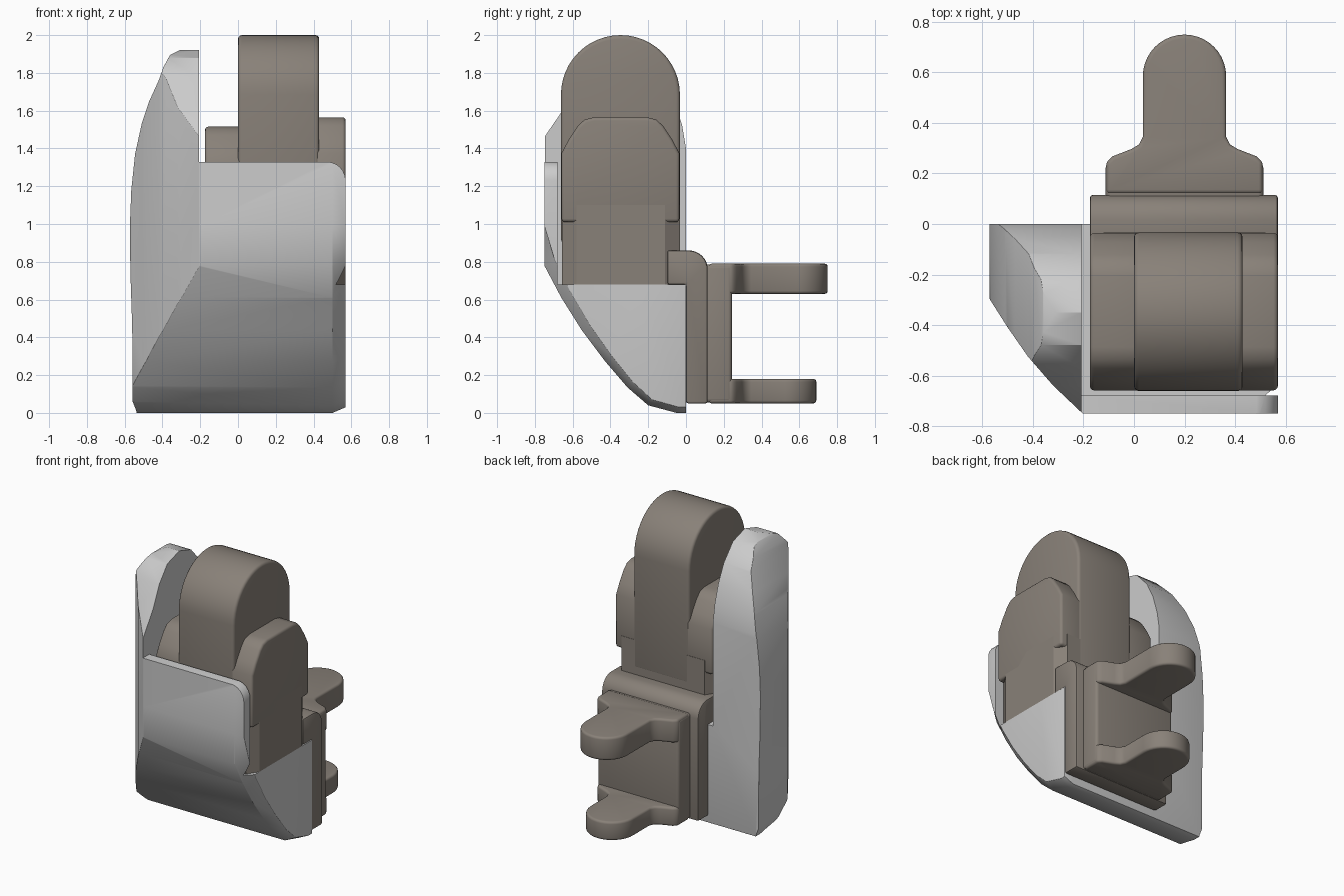
import bpy, bmesh
from math import sin, cos, pi, radians

if "Cube" in bpy.data.objects:
    bpy.data.objects.remove(bpy.data.objects["Cube"])

brown = bpy.data.materials.new("warm_grey")
brown.diffuse_color = (0.25, 0.22, 0.19, 1)
brown.use_nodes = True
brown.node_tree.nodes["Principled BSDF"].inputs["Base Color"].default_value = brown.diffuse_color


def loft(name, sections, axis):
    """Solid through matching outlines; sections = [(position, points), ...]."""
    place = {'x': lambda t, u, v: (t, u, v),
             'y': lambda t, u, v: (u, t, v),
             'z': lambda t, u, v: (u, v, t)}[axis]
    bm = bmesh.new()
    rings = [[bm.verts.new(place(t, u, v)) for u, v in pts] for t, pts in sections]
    n = len(rings[0])
    for a, b in zip(rings, rings[1:]):
        for i in range(n):
            bm.faces.new((a[i], a[(i + 1) % n], b[(i + 1) % n], b[i]))
    bm.faces.new(rings[0])
    bm.faces.new(rings[-1])
    bmesh.ops.recalc_face_normals(bm, faces=bm.faces)
    mesh = bpy.data.meshes.new(name)
    bm.to_mesh(mesh)
    bm.free()
    ob = bpy.data.objects.new(name, mesh)
    bpy.context.collection.objects.link(ob)
    return ob


def prism(name, pts, axis, a, b):
    return loft(name, [(a, pts), (b, pts)], axis)


def select(ob):
    bpy.ops.object.select_all(action='DESELECT')
    ob.select_set(True)
    bpy.context.view_layer.objects.active = ob


def round_edges(ob, width, segments=3, angle=35):
    select(ob)
    m = ob.modifiers.new("round", 'BEVEL')
    m.width, m.segments = width, segments
    m.limit_method, m.angle_limit = 'ANGLE', radians(angle)
    bpy.ops.object.modifier_apply(modifier=m.name)


def combine(ob, tool, operation):
    tool.hide_render = True
    select(ob)
    m = ob.modifiers.new("combine", 'BOOLEAN')
    m.operation, m.object, m.solver = operation, tool, 'EXACT'
    bpy.ops.object.modifier_apply(modifier=m.name)
    bpy.data.objects.remove(tool)


def finish(ob, mat=None):
    if mat:
        ob.data.materials.append(mat)
    select(ob)
    bpy.ops.object.shade_smooth_by_angle(angle=radians(32))


def arc(cx, cy, r, a0, a1, n):
    return [(cx + r * cos(radians(a0 + (a1 - a0) * i / n)),
             cy + r * sin(radians(a0 + (a1 - a0) * i / n))) for i in range(n + 1)]


def rect(u0, v0, u1, v1):
    return [(u0, v0), (u1, v0), (u1, v1), (u0, v1)]


# Shell: side, front and top outlines intersected into one solid
dome = [(0, 1.40), (-0.02, 1.52), (-0.06, 1.65), (-0.12, 1.77), (-0.22, 1.88),
        (-0.35, 1.92), (-0.48, 1.88), (-0.57, 1.77), (-0.64, 1.62)]
front = [(-0.75, 1.46), (-0.75, 0.99)]
keel = [(-0.75, 0.78), (-0.66, 0.61), (-0.55, 0.435), (-0.43, 0.275), (-0.31, 0.135),
        (-0.20, 0.04), (-0.05, 0.0)]
keel_in = [(y + 0.055 * (1 - i / 8), z + 0.03) for i, (y, z) in enumerate(keel)]
full = dome + front + keel + [(0, 0.0)]
inset = dome + front + keel_in + [(0, 0.03)]
shell = loft("shell", [(-0.7, full), (0.5, full), (0.57, inset)], 'x')

front_outline = arc(0.47, 1.23, 0.10, 0, 90, 6) + [
    (-0.1, 1.33), (-0.1, 1.92), (-0.31, 1.92), (-0.36, 1.895), (-0.395, 1.83),
    (-0.42, 1.76), (-0.47, 1.65), (-0.51, 1.53), (-0.545, 1.37), (-0.565, 1.18),
    (-0.572, 1.0), (-0.57, 0.75), (-0.56, 0.45), (-0.558, 0.06), (-0.54, 0.015),
    (-0.51, -0.1), (0.57, -0.1)]
combine(shell, prism("front_cutter", front_outline, 'y', -1, 0.3), 'INTERSECT')
top_outline = [(0.8, 0.3), (-0.8, 0.3), (-0.8, -0.02), (-0.65, -0.16), (-0.57, -0.30),
               (-0.50, -0.41), (-0.42, -0.525), (-0.32, -0.64), (-0.207, -0.747),
               (-0.08, -0.85), (0.8, -0.85)]
combine(shell, prism("top_cutter", top_outline, 'z', -0.3, 2.2), 'INTERSECT')
round_edges(shell, 0.03, 3, 38)
# Open the pocket behind the front plate
pocket = [(-0.68, 0.68), (0.3, 0.68), (0.3, 2.3), (-1, 2.3), (-1, 1.328), (-0.68, 1.328)]
combine(shell, prism("pocket_cutter", pocket, 'x', -0.207, 0.9), 'DIFFERENCE')
finish(shell)

# Core block with clipped vertical corners
core = prism("core", [(-0.17, -0.58), (-0.12, -0.657), (0.52, -0.657), (0.57, -0.58),
                      (0.57, -0.11), (0.52, -0.033), (-0.12, -0.033), (-0.17, -0.11)],
             'z', 0.68, 1.1)
finish(core, brown)


# Shoulder lugs on both sides of the tongue
def lug(name, x0, x1, top):
    half = [(0.312, 1.01), (0.312, top - 0.19), (0.275, top - 0.12), (0.225, top - 0.045),
            (0.19, top - 0.012), (0.14, top)]
    pts = [(-0.347 + u, v) for u, v in half] + [(-0.347 - u, v) for u, v in reversed(half)]
    ob = prism(name, pts, 'x', x0, x1)
    round_edges(ob, 0.018)
    finish(ob, brown)


lug("left_lug", -0.175, 0.08, 1.515)
lug("right_lug", 0.35, 0.57, 1.565)

# Tall rounded tongue
tongue = prism("tongue", [(-0.662, 0.9)] + arc(-0.347, 1.685, 0.315, 180, 0, 24)
               + [(-0.032, 0.9)], 'x', 0.0, 0.43)
round_edges(tongue, 0.02)
finish(tongue, brown)

# Back plate with rounded top edge
plate = prism("back_plate", [(-0.1, 0.68), (0, 0.68), (0, 0.05), (0.115, 0.05)]
              + arc(0.015, 0.76, 0.1, 0, 90, 8) + [(-0.1, 0.86)], 'x', -0.175, 0.57)
round_edges(plate, 0.012, 2)
finish(plate, brown)

# Mount plate and its two prongs
mount = prism("mount_plate", rect(-0.112, 0.055, 0.512, 0.785), 'y', 0.08, 0.243)
round_edges(mount, 0.02)
finish(mount, brown)


def prong(name, tip, z0, z1):
    flare = [(0.31, 0.12), (0.31, 0.245), (0.285, 0.268), (0.21, 0.297), (0.18, 0.315),
             (0.165, 0.345)]
    pts = [(0.2 + u, v) for u, v in flare] + arc(0.2, tip - 0.165, 0.165, 0, 180, 20)
    pts += [(0.2 - u, v) for u, v in reversed(flare)]
    ob = prism(name, pts, 'z', z0, z1)
    round_edges(ob, 0.016)
    finish(ob, brown)


prong("upper_prong", 0.75, 0.63, 0.79)
prong("lower_prong", 0.69, 0.05, 0.18)
